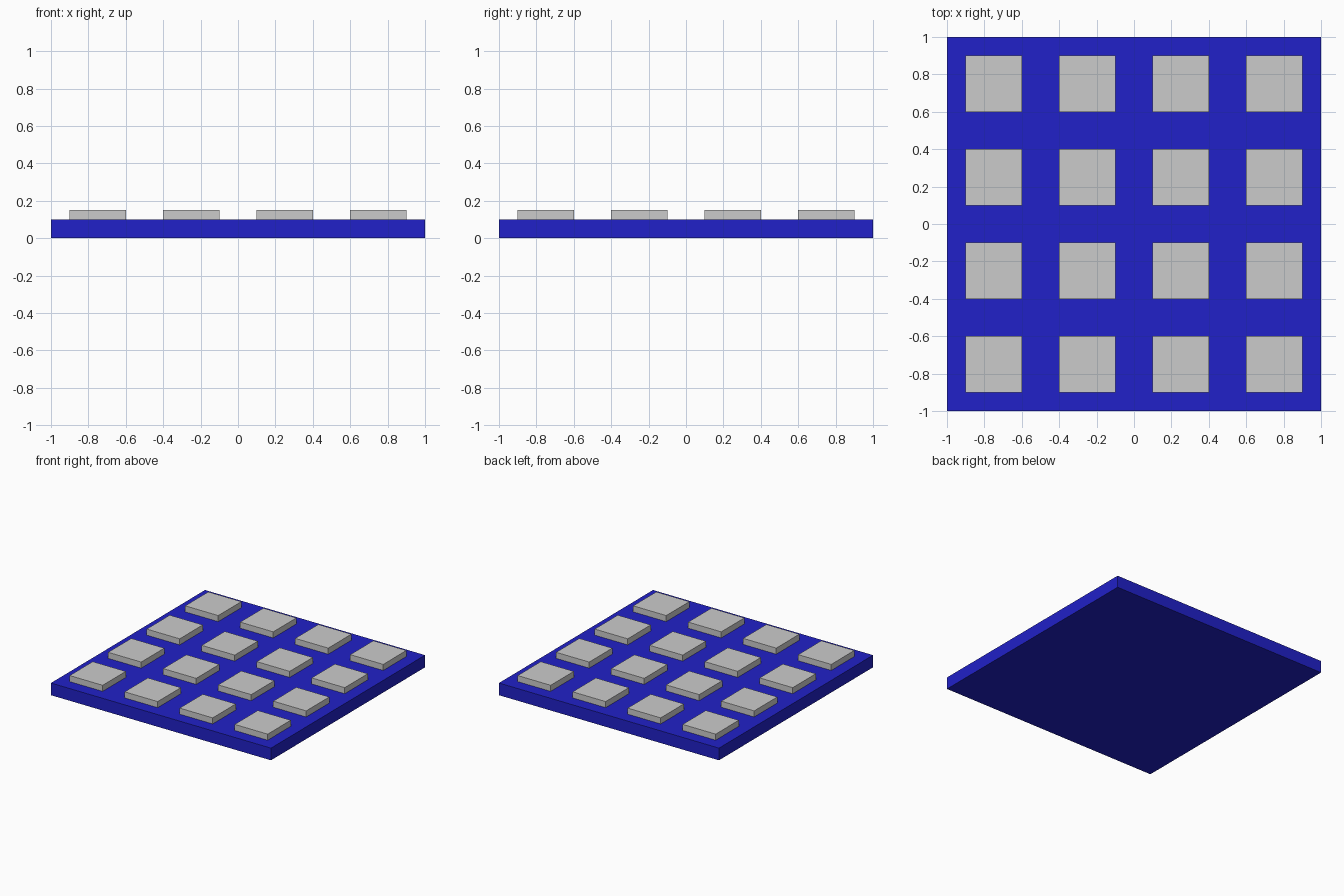
import bpy

if "Cube" in bpy.data.objects:
    bpy.data.objects.remove(bpy.data.objects["Cube"])


def box(name, size, center):
    bpy.ops.mesh.primitive_cube_add(size=1, location=center)
    obj = bpy.context.object
    obj.name = name
    obj.scale = size
    bpy.ops.object.transform_apply(location=False, rotation=False, scale=True)
    return obj


# Blue base slab
blue = bpy.data.materials.new("blue")
blue.diffuse_color = (0.015, 0.015, 0.58, 1)
blue.use_nodes = True
blue.node_tree.nodes["Principled BSDF"].inputs["Base Color"].default_value = blue.diffuse_color
base = box("base_plate", (2, 2, 0.1), (0, 0, 0.05))
base.data.materials.append(blue)

# 4 x 4 grid of raised grey pads
steps = (-0.75, -0.25, 0.25, 0.75)
for row, y in enumerate(steps):
    for col, x in enumerate(steps):
        box(f"pad_{row + 1}_{col + 1}", (0.3, 0.3, 0.05), (x, y, 0.125))
